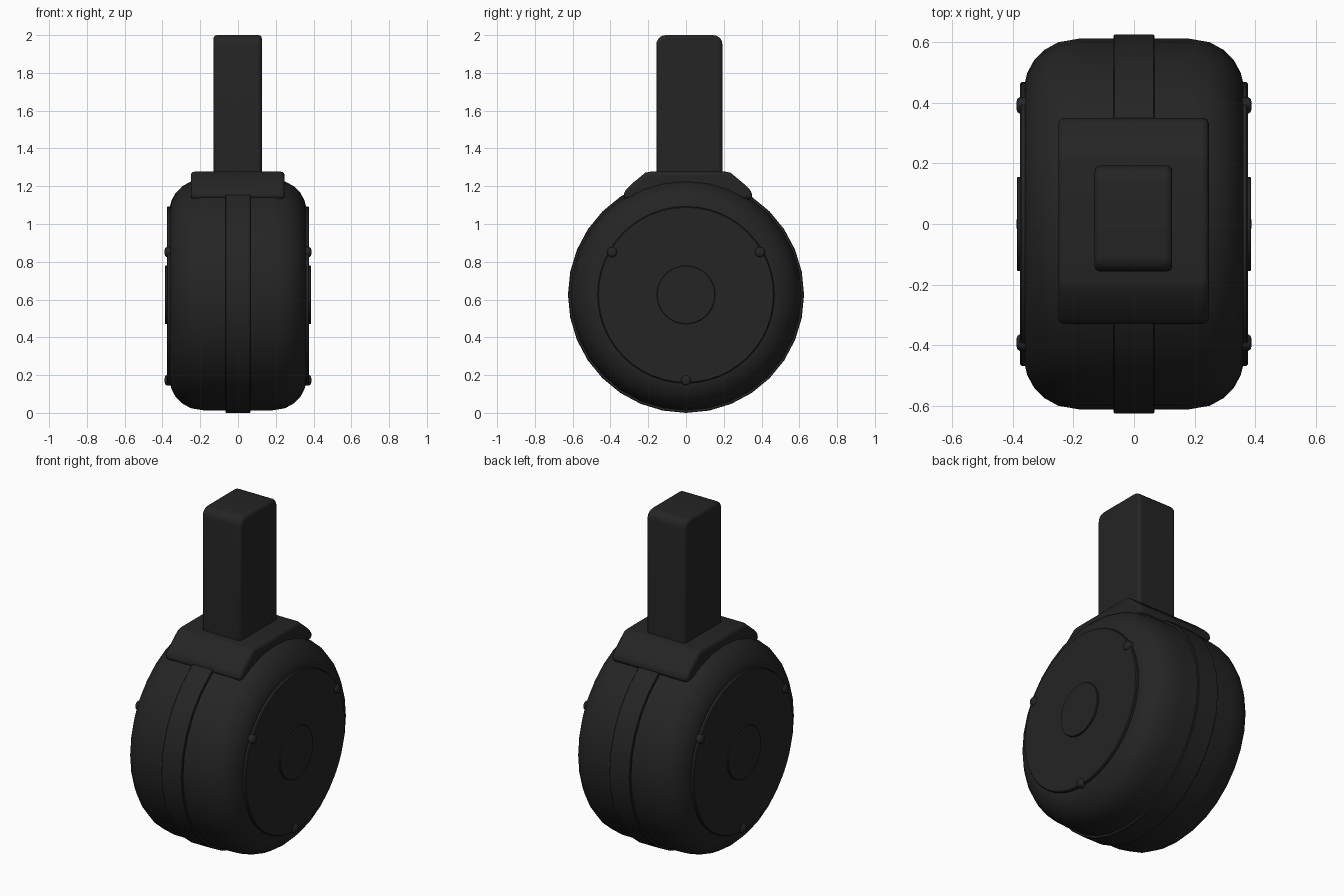
import bpy, bmesh, math
from mathutils import Matrix, Vector

if "Cube" in bpy.data.objects:
    bpy.data.objects.remove(bpy.data.objects["Cube"], do_unlink=True)

CENTRE = Vector((0, 0, 0.625))

black = bpy.data.materials.new("matte black")
black.use_nodes = True
colour = (0.018, 0.018, 0.018, 1)
black.diffuse_color = colour
black.node_tree.nodes["Principled BSDF"].inputs["Base Color"].default_value = colour


def finish(name, bm, bevel=0, segments=3, smooth=35):
    bmesh.ops.recalc_face_normals(bm, faces=bm.faces[:])
    mesh = bpy.data.meshes.new(name)
    bm.to_mesh(mesh)
    bm.free()
    mesh.materials.append(black)
    obj = bpy.data.objects.new(name, mesh)
    bpy.context.collection.objects.link(obj)
    if bevel:
        mod = obj.modifiers.new("rounded edges", "BEVEL")
        mod.width = bevel
        mod.segments = segments
        mod.limit_method = "ANGLE"
        mod.angle_limit = math.radians(40)
    bpy.ops.object.select_all(action="DESELECT")
    obj.select_set(True)
    bpy.context.view_layer.objects.active = obj
    bpy.ops.object.shade_smooth_by_angle(angle=math.radians(smooth))
    return obj


def lathe_x(name, profile, centre, sides=32, smooth=35):
    """Turn (x, radius) points around an axis along x and cap both ends."""
    bm = bmesh.new()
    rings = []
    for x, r in profile:
        angles = [math.tau * i / sides for i in range(sides)]
        rings.append([bm.verts.new(centre + Vector((x, r * math.cos(a), r * math.sin(a))))
                      for a in angles])
    for a, b in zip(rings, rings[1:]):
        for i in range(sides):
            j = (i + 1) % sides
            bm.faces.new((a[i], a[j], b[j], b[i]))
    bm.faces.new(rings[0])
    bm.faces.new(rings[-1])
    return finish(name, bm, smooth=smooth)


def extrude_x(name, outline, x0, x1, bevel):
    """Extrude a (y, z) outline from x0 to x1."""
    bm = bmesh.new()
    face = bm.faces.new([bm.verts.new((x0, y, z)) for y, z in outline])
    made = bmesh.ops.extrude_face_region(bm, geom=[face])["geom"]
    moved = [v for v in made if isinstance(v, bmesh.types.BMVert)]
    bmesh.ops.translate(bm, verts=moved, vec=(x1 - x0, 0, 0))
    return finish(name, bm, bevel)


# Drum with rounded shoulders
half = [(0.18, 0.612), (0.25, 0.6), (0.295, 0.575), (0.33, 0.54), (0.352, 0.5), (0.36, 0.468)]
lathe_x("drum_body", [(-x, r) for x, r in reversed(half)] + half, CENTRE)

# Raised band around the middle
lathe_x("centre_band", [(-0.067, 0.6), (-0.067, 0.622), (-0.064, 0.625),
                        (0.064, 0.625), (0.067, 0.622), (0.067, 0.6)], CENTRE)

# Side plates, hubs and screws
for side, label in ((1, "left"), (-1, "right")):
    def out(points):
        return [(side * x, r) for x, r in points]
    lathe_x(label + "_side_plate", out([(0.34, 0.468), (0.372, 0.468), (0.377, 0.463)]),
            CENTRE, 48)
    lathe_x(label + "_hub", out([(0.36, 0.155), (0.384, 0.155), (0.387, 0.152)]), CENTRE)
    for n, deg in enumerate((30, 150, 270)):
        a = math.radians(deg)
        spot = CENTRE + 0.452 * Vector((0, math.cos(a), math.sin(a)))
        lathe_x(f"{label}_screw_{n + 1}",
                out([(0.35, 0.027), (0.378, 0.027), (0.385, 0.022), (0.388, 0.012)]),
                spot, 12, 60)

# Sloped collar over the top of the drum
extrude_x("collar", [(-0.33, 1.13), (-0.33, 1.17), (-0.29, 1.21), (-0.215, 1.272),
                     (-0.19, 1.277), (0.21, 1.277), (0.235, 1.272), (0.31, 1.21),
                     (0.35, 1.17), (0.35, 1.13)], -0.25, 0.247, 0.022)

# Upright feed tower with rounded top edges
tower = [(-0.157, 1.2)]
for cy, start in ((-0.107, 180), (0.143, 90)):
    for k in range(6):
        a = math.radians(start - 18 * k)
        tower.append((cy + 0.05 * math.cos(a), 1.95 + 0.05 * math.sin(a)))
tower.append((0.193, 1.2))
extrude_x("feed_tower", tower, -0.13, 0.126, 0.018)
